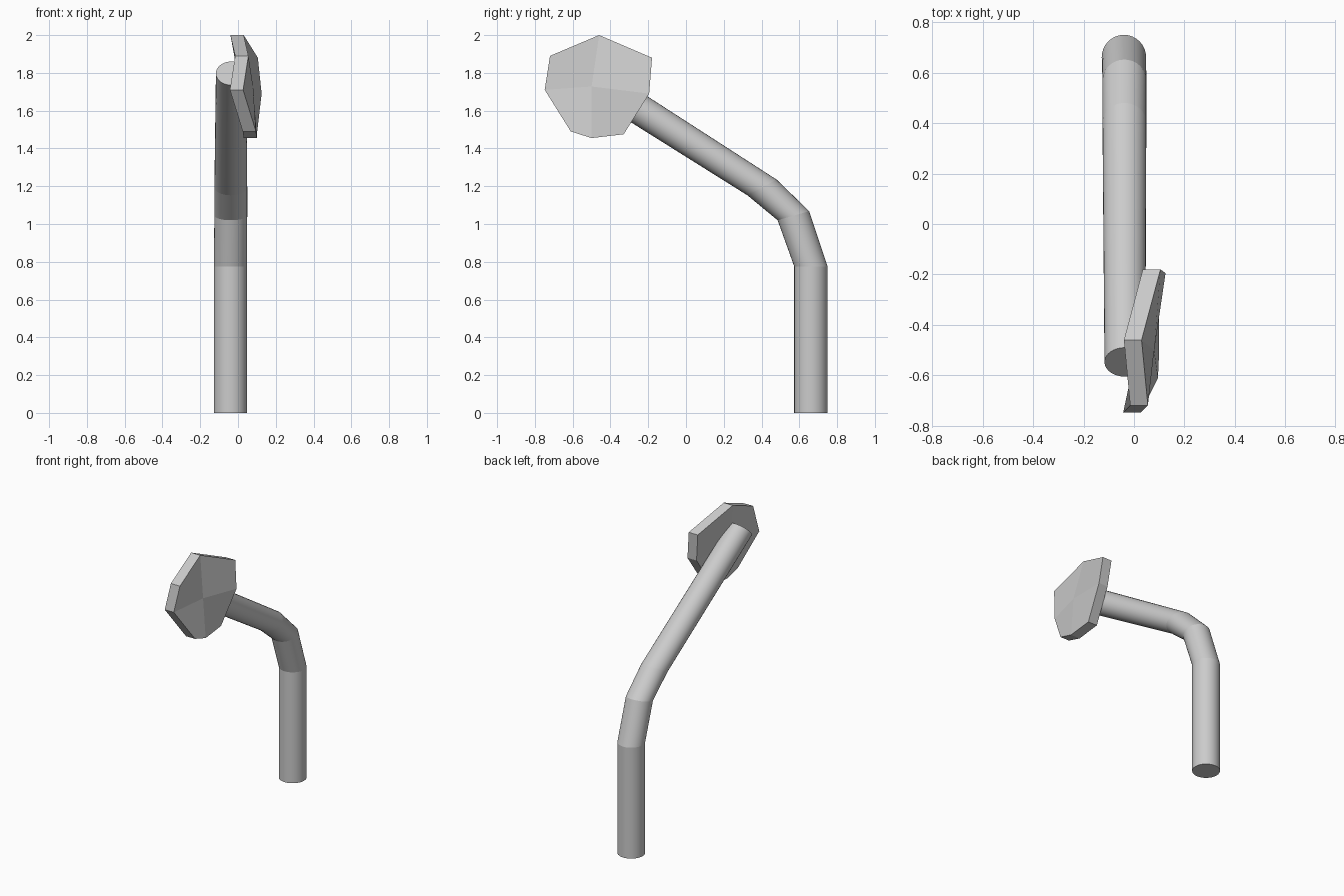
import bpy, bmesh, math
from mathutils import Vector

if "Cube" in bpy.data.objects:
    bpy.data.objects.remove(bpy.data.objects["Cube"])


def finish(bm, name):
    bmesh.ops.recalc_face_normals(bm, faces=bm.faces)
    me = bpy.data.meshes.new(name)
    bm.to_mesh(me)
    bm.free()
    ob = bpy.data.objects.new(name, me)
    bpy.context.collection.objects.link(ob)
    return ob


# Bent pipe: each ring is (outer y, z), (inner y, z), centre x, half width in x
SIDES = 32
rings = [
    ((0.75, 0.0), (0.573, 0.0), -0.04, 0.088),
    ((0.75, 0.775), (0.573, 0.775), -0.04, 0.088),
    ((0.652, 1.068), (0.485, 1.02), -0.038, 0.087),
    ((0.48, 1.235), (0.325, 1.152), -0.038, 0.087),
    ((-0.49, 1.86), (-0.605, 1.735), -0.036, 0.081),
]
bm = bmesh.new()
loops = []
for outer, inner, cx, half in rings:
    o, i = Vector((cx, *outer)), Vector((cx, *inner))
    mid, rad = (o + i) / 2, (o - i) / 2
    loops.append([bm.verts.new(mid + rad * math.cos(a) + Vector((half * math.sin(a), 0, 0)))
                  for a in (2 * math.pi * k / SIDES for k in range(SIDES))])
for a, b in zip(loops, loops[1:]):
    for k in range(SIDES):
        n = (k + 1) % SIDES
        bm.faces.new((a[k], a[n], b[n], b[k])).smooth = True
bm.faces.new(loops[0])
bm.faces.new(loops[-1])
for e in bm.edges:
    if len(e.link_faces) == 2 and e.calc_face_angle(0) > math.radians(40):
        e.smooth = False
# keep each bend crisp
for ring in loops:
    for k in range(SIDES):
        bm.edges.get((ring[k], ring[(k + 1) % SIDES])).smooth = False
finish(bm, "bent_pipe")

# Faceted head plate: outer rim (x, y, z), four quads meeting at the centre
THICK = 0.07
rim = [(0.03, -0.46, 2.0), (0.105, -0.18, 1.88), (0.125, -0.195, 1.69), (0.10, -0.33, 1.475),
       (0.10, -0.50, 1.455), (0.095, -0.61, 1.49), (0.027, -0.748, 1.71), (0.055, -0.72, 1.89)]
centre = (0.08, -0.50, 1.728)
bm = bmesh.new()
sides = []
for dx in (0, -THICK):
    off = Vector((dx, 0, 0))
    vs = [bm.verts.new(Vector(p) + off) for p in rim]
    c = bm.verts.new(Vector(centre) + off)
    for k in range(0, 8, 2):
        bm.faces.new((c, vs[k], vs[k + 1], vs[(k + 2) % 8]))
    sides.append(vs)
for k in range(8):
    n = (k + 1) % 8
    bm.faces.new((sides[0][k], sides[0][n], sides[1][n], sides[1][k]))
finish(bm, "head_plate")
